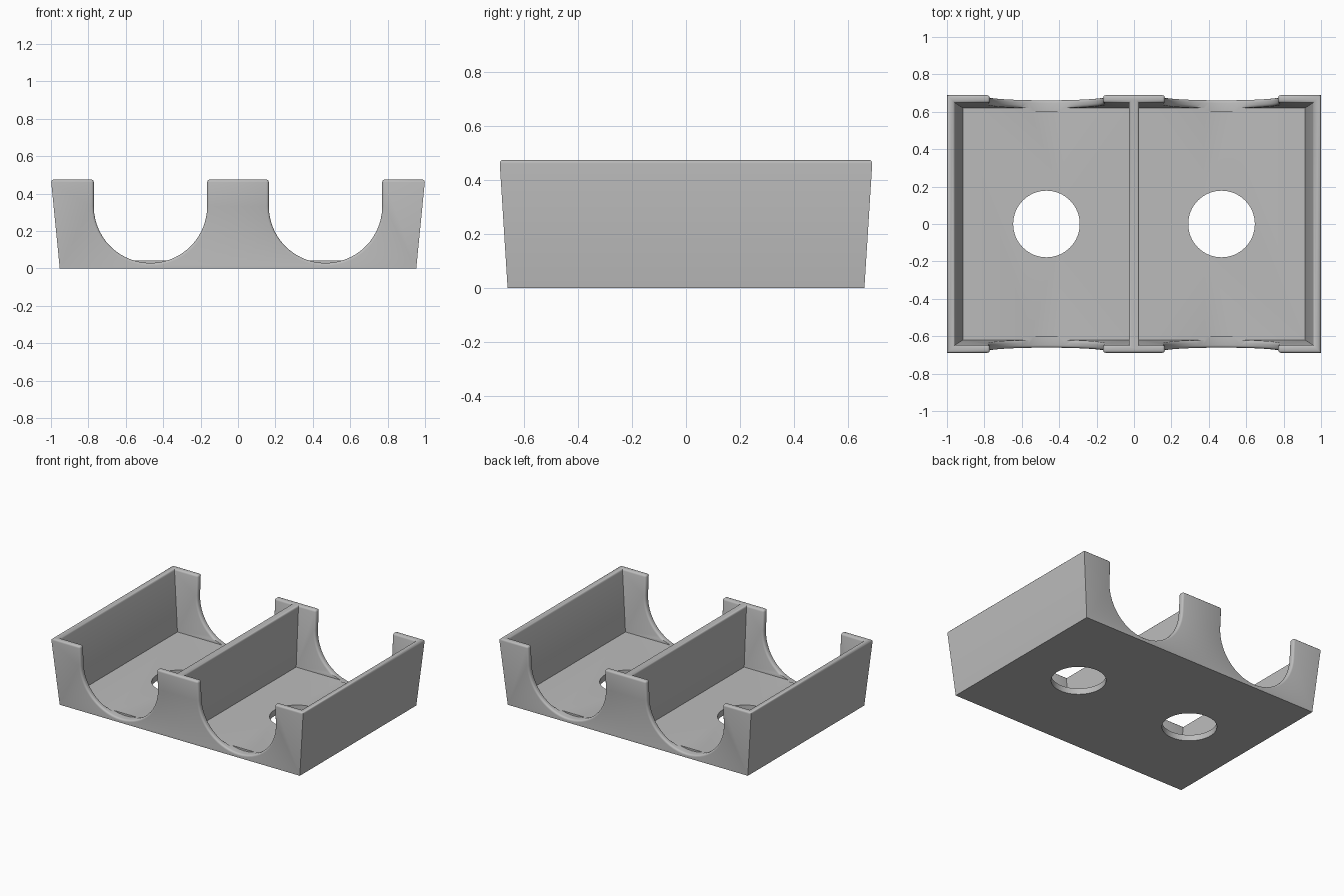
import bpy, bmesh, math
from mathutils import Vector

if "Cube" in bpy.data.objects:
    bpy.data.objects.remove(bpy.data.objects["Cube"])

HEIGHT, FLOOR, WALL, RIM = 0.475, 0.043, 0.042, 0.014
BAY_X, NOTCH_R, NOTCH_Z, HOLE_R = 0.468, 0.303, 0.332, 0.178


def outer_x(z):
    return 0.953 + 0.099 * z


def outer_y(z):
    return 0.66 + 0.063 * z


def loft(name, lower, upper):
    """Solid between two matching loops of points."""
    bm = bmesh.new()
    a = [bm.verts.new(p) for p in lower]
    b = [bm.verts.new(p) for p in upper]
    bm.faces.new(a)
    bm.faces.new(b)
    for i in range(len(a)):
        j = (i + 1) % len(a)
        bm.faces.new((a[i], a[j], b[j], b[i]))
    bmesh.ops.recalc_face_normals(bm, faces=bm.faces)
    mesh = bpy.data.meshes.new(name)
    bm.to_mesh(mesh)
    bm.free()
    obj = bpy.data.objects.new(name, mesh)
    bpy.context.collection.objects.link(obj)
    return obj


def rect(x0, x1, y, z):
    return [(x0, -y, z), (x1, -y, z), (x1, y, z), (x0, y, z)]


# Tapered outer block
tray = loft("divided_tray",
            rect(-outer_x(0), outer_x(0), outer_y(0), 0),
            rect(-outer_x(HEIGHT), outer_x(HEIGHT), outer_y(HEIGHT), HEIGHT))

cutters = []
top = HEIGHT + 0.1
for side in (-1, 1):
    # Compartment, leaving the upright divider in the middle
    loops = [rect(side * 0.027, side * (outer_x(z) - WALL), outer_y(z) - WALL, z)
             for z in (FLOOR, top)]
    cutters.append(loft("compartment_cutter", *loops))

    # Round drain hole
    ring = [(side * BAY_X + HOLE_R * math.cos(t), HOLE_R * math.sin(t))
            for t in (math.tau * i / 64 for i in range(64))]
    cutters.append(loft("hole_cutter", [(x, y, -0.1) for x, y in ring],
                        [(x, y, 0.1) for x, y in ring]))

    # U-shaped notch through each end wall
    arc = [(side * BAY_X + NOTCH_R * math.cos(t), NOTCH_Z + NOTCH_R * math.sin(t))
           for t in (math.pi + math.pi * i / 28 for i in range(29))]
    profile = [(arc[0][0], top)] + arc + [(arc[-1][0], top)]
    for end in (-1, 1):
        cutters.append(loft("notch_cutter", [(x, end * 0.605, z) for x, z in profile],
                            [(x, end * 0.9, z) for x, z in profile]))

for cutter in cutters:
    cutter.hide_render = True
    mod = tray.modifiers.new("cut", 'BOOLEAN')
    mod.operation, mod.solver, mod.object = 'DIFFERENCE', 'EXACT', cutter

# Bake the cuts and drop the cutters
graph = bpy.context.evaluated_depsgraph_get()
mesh = bpy.data.meshes.new_from_object(tray.evaluated_get(graph))
tray.modifiers.clear()
tray.data = mesh
mesh.name = "divided_tray"
for cutter in cutters:
    bpy.data.objects.remove(cutter)

# Mark the rim and notch edges that get rounded over
bm = bmesh.new()
bm.from_mesh(mesh)
bmesh.ops.remove_doubles(bm, verts=bm.verts, dist=0.0005)
bmesh.ops.dissolve_limit(bm, angle_limit=math.radians(1), verts=bm.verts, edges=bm.edges)
weight = bm.edges.layers.float.new("bevel_weight_edge")


def on_notch(co):
    if abs(co.y) < 0.615:
        return False
    dx = abs(abs(co.x) - BAY_X)
    if co.z > NOTCH_Z:
        return abs(dx - NOTCH_R) < 0.003
    return abs(math.hypot(dx, co.z - NOTCH_Z) - NOTCH_R) < 0.003


for edge in bm.edges:
    if len(edge.link_faces) != 2 or edge.calc_face_angle() < 0.5:
        continue
    ends = [v.co for v in edge.verts]
    on_top = all(co.z > HEIGHT - 0.001 for co in ends)
    inner = all(abs(co.y) < outer_y(co.z) - WALL / 2 for co in ends)
    round_notch = all(on_notch(co) for co in ends) and not (
        inner and min(co.z for co in ends) < FLOOR + 0.012)
    if on_top or round_notch:
        edge[weight] = 1.0
bm.to_mesh(mesh)
bm.free()

bevel = tray.modifiers.new("rounded_rim", 'BEVEL')
bevel.limit_method, bevel.width, bevel.segments = 'WEIGHT', RIM, 3
bevel.use_clamp_overlap = False

# Single grey plastic
grey = bpy.data.materials.new("grey_plastic")
grey.use_nodes = True
colour = (0.5, 0.5, 0.5, 1)
grey.diffuse_color = colour
grey.node_tree.nodes["Principled BSDF"].inputs["Base Color"].default_value = colour
mesh.materials.clear()
mesh.materials.append(grey)

# Smooth the rounded edges, keep the corners crisp
bpy.ops.object.select_all(action='DESELECT')
tray.select_set(True)
bpy.context.view_layer.objects.active = tray
bpy.ops.object.modifier_apply(modifier="rounded_rim")
bpy.ops.object.shade_smooth_by_angle(angle=math.radians(35))
